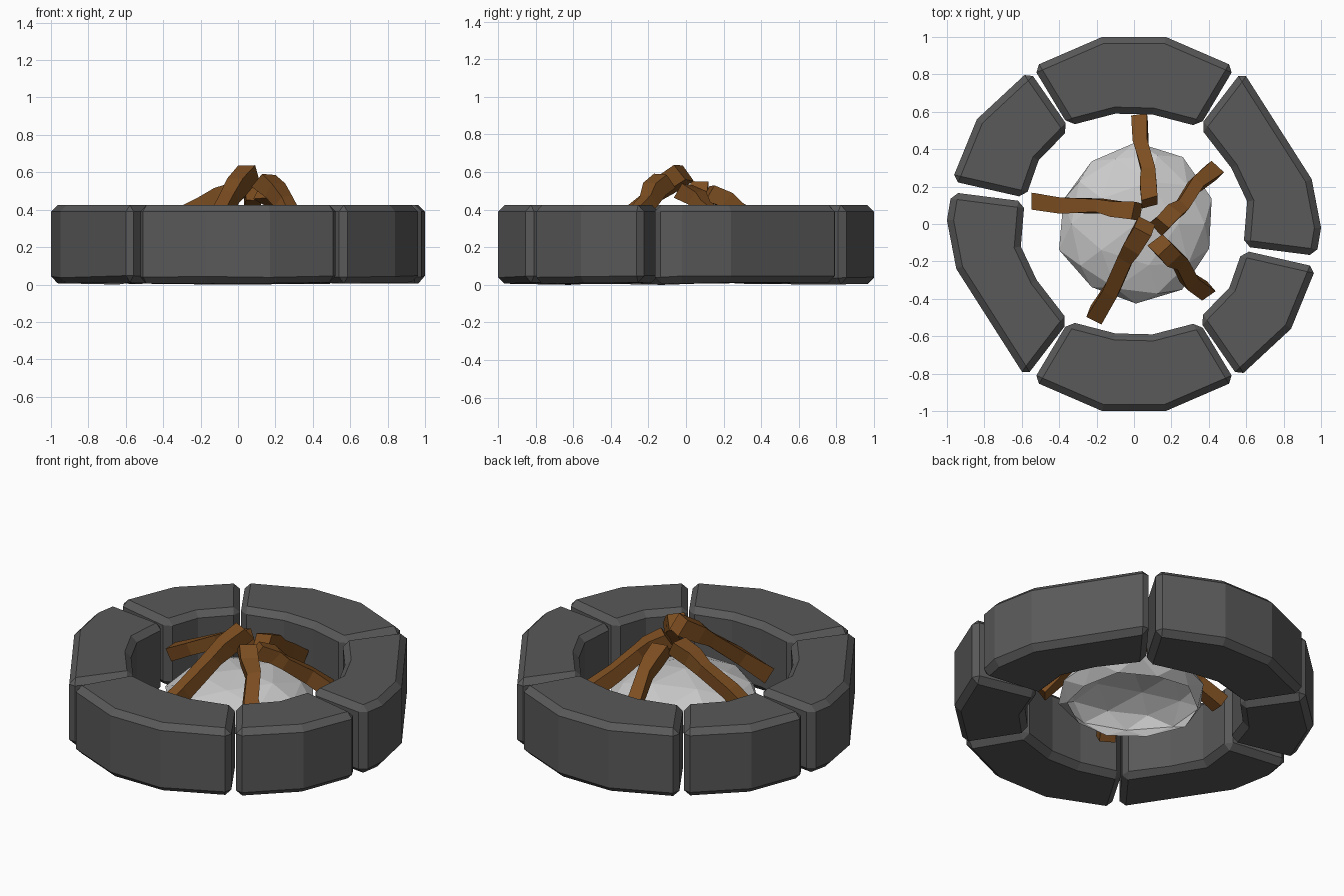
import bpy, bmesh, random
from mathutils import Vector

if "Cube" in bpy.data.objects:
    bpy.data.objects.remove(bpy.data.objects["Cube"])

random.seed(4)


def material(name, color):
    m = bpy.data.materials.new(name)
    m.diffuse_color = (*color, 1)
    m.use_nodes = True
    m.node_tree.nodes["Principled BSDF"].inputs["Base Color"].default_value = m.diffuse_color
    return m


stone_mat = material("dark_stone", (0.1, 0.1, 0.1))
wood_mat = material("wood", (0.2, 0.075, 0.015))


def finish(name, bm, mat=None):
    bmesh.ops.recalc_face_normals(bm, faces=bm.faces)
    me = bpy.data.meshes.new(name)
    bm.to_mesh(me)
    bm.free()
    ob = bpy.data.objects.new(name, me)
    bpy.context.collection.objects.link(ob)
    if mat:
        me.materials.append(mat)
    return ob


# Ring stones: outlines in plan, raised and chamfered
long_side = [(.58, .82), (.95, .24), (1.0, -.02), (.975, -.17), (.585, -.12),
             (.605, .12), (.52, .30), (.35, .52)]
short_side = [(.58, -.14), (.975, -.23), (.84, -.56), (.56, -.82),
              (.345, -.51), (.51, -.34)]
end = [(-.54, .84), (-.17, 1.0), (.17, 1.0), (.54, .84),
       (.35, .52), (.10, .585), (-.10, .59), (-.35, .525)]


def stone(name, outline, flip=1):
    bm = bmesh.new()
    low = [bm.verts.new((flip * x, flip * y, random.uniform(0, .015))) for x, y in outline]
    high = [bm.verts.new((flip * x, flip * y, .425)) for x, y in outline]
    n = len(outline)
    bm.faces.new(low[::-1])
    bm.faces.new(high)
    for i in range(n):
        j = (i + 1) % n
        bm.faces.new((low[i], low[j], high[j], high[i]))
    ob = finish(name, bm, stone_mat)
    bev = ob.modifiers.new("chamfer", 'BEVEL')
    bev.width = .035
    bev.segments = 1
    bev.limit_method = 'ANGLE'
    bev.angle_limit = .75


for label, outline in (("end", end), ("long", long_side), ("short", short_side)):
    for i, flip in enumerate((1, -1)):
        stone(f"{label}_stone_{i + 1}", outline, flip)

# Ash heap: open faceted dome
bm = bmesh.new()
bmesh.ops.create_icosphere(bm, subdivisions=2, radius=1)
bmesh.ops.delete(bm, geom=[v for v in bm.verts if v.co.z < -.6], context='VERTS')
for v in bm.verts:
    k = random.uniform(.96, 1.05)
    v.co = Vector((v.co.x * .415 * k + .01, v.co.y * .43 * k, v.co.z * .155 * k + .18))
finish("ash_heap", bm)


# Logs: square bars with crooked sections, leaning on each other
def log(name, foot, tip, width, bend):
    foot, tip = Vector(foot), Vector(tip)
    axis = (tip - foot).normalized()
    side = axis.cross(Vector((0, 0, 1))).normalized()
    up = side.cross(axis)
    bm = bmesh.new()
    rings = []
    for t, off, lift, size in ((0, -.2, -.1, .95), (.3, .6, .1, .85),
                               (.65, -.6, .25, .8), (.8, 0, .3, .95), (1, .2, -.1, 1)):
        c = foot.lerp(tip, t) + side * off * bend + up * lift * .05
        h = width * size / 2
        rings.append([bm.verts.new(c + side * h * a * random.uniform(.85, 1.1)
                                   + up * h * b * random.uniform(.85, 1.1)
                                   + axis * random.uniform(-.01, .01))
                      for a, b in ((-1, -1), (1, -1), (1, 1), (-1, 1))])
    for r, s in zip(rings, rings[1:]):
        for i in range(4):
            j = (i + 1) % 4
            bm.faces.new((r[i], r[j], s[j], s[i]))
    bm.faces.new(rings[0][::-1])
    bm.faces.new(rings[-1])
    finish(name, bm, wood_mat)


logs = [((.03, .56, .22), (.085, .12, .49), .095, .015),
        ((.43, .30, .22), (.14, -.01, .50), .095, .02),
        ((-.53, .12, .26), (.01, .07, .51), .095, .015),
        ((-.20, -.49, .19), (.055, -.01, .60), .10, .015),
        ((.38, -.37, .22), (.14, -.11, .56), .10, -.02)]
for i, (foot, tip, w, b) in enumerate(logs):
    log(f"log_{i + 1}", foot, tip, w, b)
